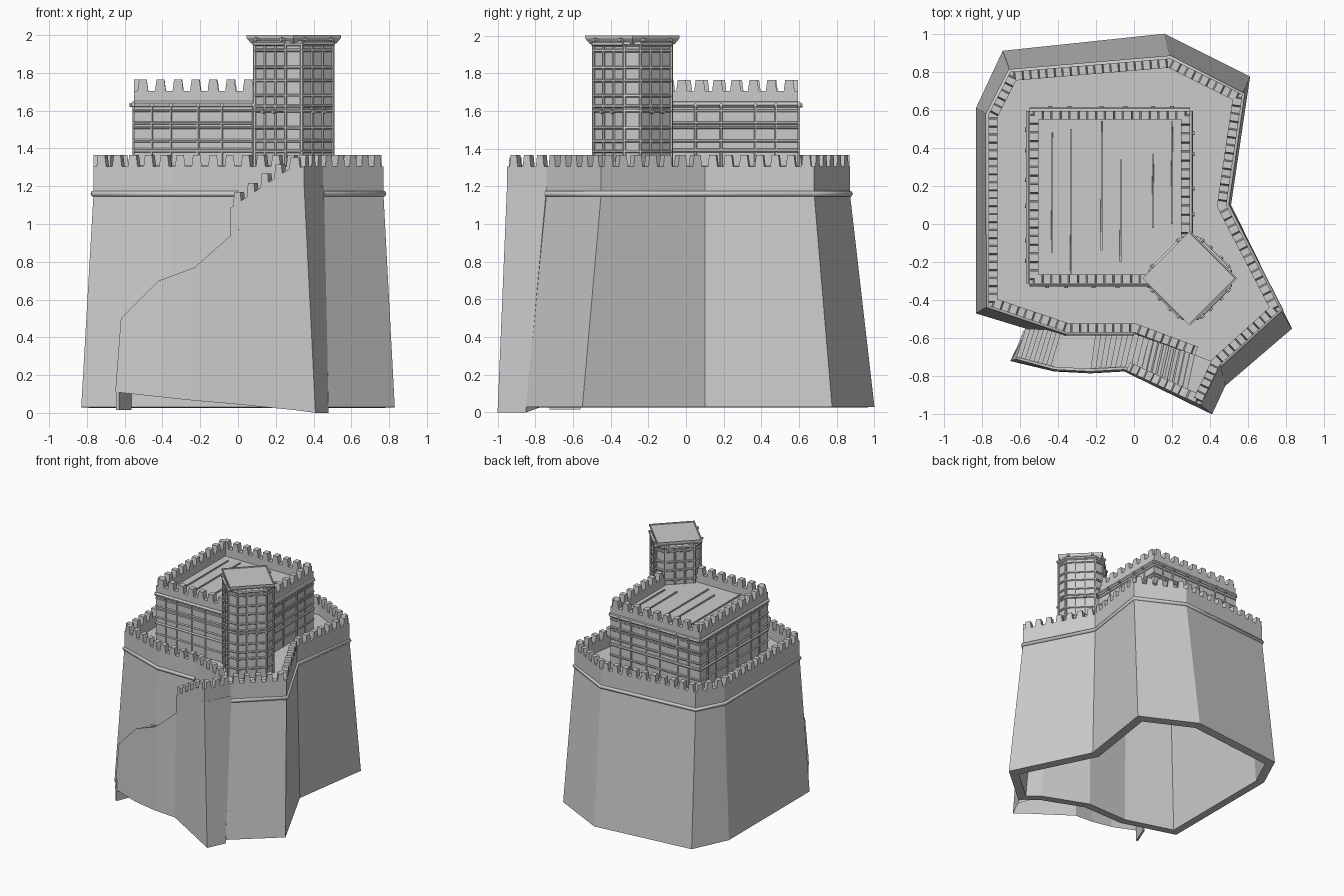
import bpy, bmesh
from math import pi, cos, sin
from mathutils import Vector as V

if "Cube" in bpy.data.objects:
    bpy.data.objects.remove(bpy.data.objects["Cube"])


def finish(bm, name):
    bmesh.ops.recalc_face_normals(bm, faces=bm.faces)
    me = bpy.data.meshes.new(name)
    bm.to_mesh(me)
    bm.free()
    ob = bpy.data.objects.new(name, me)
    bpy.context.collection.objects.link(ob)
    return ob


def loft(bm, rings, closed=True, cap_first=True, cap_last=True):
    vs = [[bm.verts.new(p) for p in r] for r in rings]
    n = len(vs[0])
    for a, b in zip(vs, vs[1:]):
        for i in range(n if closed else n - 1):
            j = (i + 1) % n
            bm.faces.new((a[i], a[j], b[j], b[i]))
    if cap_first:
        bm.faces.new(vs[0])
    if cap_last:
        bm.faces.new(vs[-1])


def at(pts, z):
    return [(p[0], p[1], z) for p in pts]


def inset(path, t, closed=False):
    # mitred offset to the right-hand (inner) side of a clockwise path
    out, n = [], len(path)
    for i in range(n):
        p = V(path[i][:2])
        a = V(path[i - 1][:2]) if closed or i > 0 else None
        b = V(path[(i + 1) % n][:2]) if closed or i < n - 1 else None
        ds = [d.normalized() for d in ([p - a] if a else []) + ([b - p] if b else [])]
        ns = [V((d.y, -d.x)) for d in ds]
        m = (ns[0] + ns[-1]).normalized()
        out.append(p + m * t / max(m.dot(ns[0]), 0.4))
    return out


def parapet(name, path, t, depth, h, pitch):
    bm = bmesh.new()
    inner = inset(path, t)
    rings = []
    for p, q in zip(path, inner):
        z = p[2]
        rings.append([(p[0], p[1], z - depth), (p[0], p[1], z), (q.x, q.y, z), (q.x, q.y, z - depth)])
    loft(bm, rings)
    # tapered merlons along each stretch of wall
    for p, q in zip(path, path[1:]):
        p, q = V(p), V(q)
        d = V((q.x - p.x, q.y - p.y, 0))
        n = max(1, round(d.length / pitch))
        w = d.length / n
        sink = 0.01 + 0.4 * w * abs(q.z - p.z) / d.length
        d.normalize()
        nor = V((d.y, -d.x, 0))
        for i in range(n):
            c = p.lerp(q, (i + .5) / n)
            ring = lambda k, dz: [c + d * s * w * k + nor * o + V((0, 0, dz))
                                  for s, o in ((-1, 0), (1, 0), (1, t), (-1, t))]
            loft(bm, [ring(.32, -sink), ring(.22, h)])
    return finish(bm, name)


def rod(bm, a, b, r, n=6):
    a, b = V(a), V(b)
    d = (b - a).normalized()
    u = d.orthogonal().normalized()
    v = d.cross(u)
    ring = lambda c: [c + (u * cos(2 * pi * k / n) + v * sin(2 * pi * k / n)) * r for k in range(n)]
    loft(bm, [ring(a), ring(b)])


def timber_face(bm, p, q, z0, z1, bands, posts, pegs):
    # lashed rails, posts and projecting beam ends on one wall face
    p, q = V((*p, 0)), V((*q, 0))
    d = (q - p).normalized()
    out = V((-d.y, d.x, 0))
    up = V((0, 0, 1))
    for z, r in bands:
        rod(bm, p + up * z, q + up * z, r)
    for f in posts:
        c = p.lerp(q, f)
        rod(bm, c + up * z0, c + up * z1, .008)
        for z in pegs:
            rod(bm, c + up * z - out * .02, c + up * z + out * .024, .011)


# Main fort: battered hollow walls
top = [(.32, -.69), (0, -.57), (-.35, -.57), (-.765, -.43), (-.765, .575), (-.65, .8),
       (.19, .87), (.57, .68), (.485, .1), (.77, -.45), (.45, -.74)]
bot = [(.35, -.74), (0, -.6), (-.37, -.61), (-.83, -.47), (-.83, .61), (-.69, .91),
       (.16, 1.0), (.61, .775), (.51, .1), (.83, -.55), (.48, -.85)]
bm = bmesh.new()
loft(bm, [at(inset(top, .06, True), 1.18), at(inset(bot, .07, True), .025), at(bot, .03),
          at(top, 1.16), at(top, 1.22)])
finish(bm, "fort_walls")

# Battlements round the fort, down the stair head
path = [(*p, 1.305) for p in top] + [(.35, -.95, 1.305), (.25, -.905, 1.28), (-.04, -.77, 1.085)]
parapet("fort_battlements", path, .048, .145, .06, .083)

# Belt moulding
cu = bpy.data.curves.new("wall_belt", 'CURVE')
cu.dimensions = '3D'
cu.bevel_depth = .016
cu.bevel_resolution = 1
cu.use_fill_caps = True
sp = cu.splines.new('POLY')
belt = top[1:]
sp.points.add(len(belt) - 1)
for pt, p in zip(sp.points, belt):
    pt.co = (*p, 1.16, 1)
bpy.context.collection.objects.link(bpy.data.objects.new("wall_belt", cu))

# Outer stair: outer top, outer bottom, inner edge, tread height, steps to next
S = [((-.62, -.71), (-.65, -.72, .11), (-.57, -.55), .50, 9),
     ((-.42, -.765), (-.42, -.775, .085), (-.36, -.56), .70, 1),
     ((-.23, -.775), (-.23, -.785, .065), (-.2, -.56), .77, 7),
     ((-.05, -.765), (-.05, -.775, .05), (0, -.56), .93, 12),
     ((.27, -.915), (.30, -.947, .015), (.32, -.68), 1.2, 0),
     ((.35, -.95), (.41, -1.0, 0), (.455, -.74), 1.2, 0)]
lip = lambda s: V(s[0]).lerp(V(s[2]), .07)
bm = bmesh.new()
rings = []
for s in S:
    o, b, i, z, n = s
    ib = (.48, -.85, .0) if i[0] > .45 else (*i, .06)
    w = .03 if z < 1.2 else 0
    rings.append([b, (*o, z), (*lip(s), z), (*lip(s), z - w), (*i, z - w), ib])
loft(bm, rings, closed=False)
foot = [(-.645, -.72), (-.63, -.725), (-.565, -.56), (-.58, -.56)]
loft(bm, [at(foot, .015), at(foot, .2)])
finish(bm, "stair_mass")

bm = bmesh.new()
for s, e in zip(S, S[1:]):
    n = s[4]
    for k in range(n if n > 1 else 0):
        a, b = k / n, (k + 1) / n
        o, i = (lip(s), lip(e)), (V(s[2]), V(e[2]))
        quad = [o[0].lerp(o[1], a), o[0].lerp(o[1], b), i[0].lerp(i[1], b), i[0].lerp(i[1], a)]
        rise = (e[3] - s[3]) / n
        z = s[3] + rise * k
        loft(bm, [at(quad, z - rise - .035), at(quad, z)])
finish(bm, "stair_steps")

# Keep: square block, battlements, timber lacing
x0, x1, y0, y1 = -.55, .293, -.313, .595
sq = [(x0, y0), (x0, y1), (x1, y1), (x1, y0)]
bm = bmesh.new()
loft(bm, [at(sq, 1.2), at(sq, 1.64)])
finish(bm, "keep_block")
parapet("keep_battlements", [(.1, y0, 1.705), (x0, y0, 1.705), (x0, y1, 1.705), (x1, y1, 1.705),
                             (x1, -.07, 1.705)], .047, .1, .06, .09)

bm = bmesh.new()
bands = [(1.635, .017), (1.6, .007), (1.535, .009), (1.51, .007), (1.44, .009), (1.39, .012), (1.3, .009)]
for i in range(4):
    p, q = sq[i], sq[(i + 1) % 4]
    timber_face(bm, p, q, 1.22, 1.63, bands, (.13, .25, .45, .6, .77, .89), (1.63,))
finish(bm, "keep_timbers")

bm = bmesh.new()
for x, a, b in ((-.43, -.15, .48), (-.33, -.26, .5), (-.17, -.14, .54), (-.07, -.2, .34), (.1, -.02, .37), (.2, .0, .54)):
    loft(bm, [[(x - .006, a, 1.63), (x + .006, a, 1.63), (x + .004, b, 1.63), (x - .004, b, 1.63)],
              [(x - .005, a, 1.65), (x + .005, a, 1.65), (x + .003, b, 1.65), (x - .003, b, 1.65)]])
finish(bm, "keep_roof_seams")

# Corner tower: turned square shaft with clipped corners and projecting cap
cx, cy = .295, -.285
dia = lambda r: [(cx - r, cy), (cx, cy + r), (cx + r, cy), (cx, cy - r)]


def clipped(f, c):
    return [(cx + x, cy + y) for x, y in ((-f, -c), (-f, c), (-c, f), (c, f), (f, c), (f, -c), (c, -f), (-c, -f))]


bm = bmesh.new()
oct_ = clipped(.203, .043)
loft(bm, [at(oct_, 1.2), at(oct_, 1.97)])
finish(bm, "tower_shaft")

bm = bmesh.new()
loft(bm, [at(dia(.225), 1.955), at(dia(.25), 1.985), at(dia(.25), 2.0), at(dia(.238), 2.0), at(dia(.236), 1.993)])
finish(bm, "tower_cap")

bm = bmesh.new()
tb = [(z, .009) for z in (1.3, 1.385, 1.44, 1.51, 1.6, 1.625, 1.68, 1.76, 1.83, 1.92)] + [(1.955, .014)]
c = clipped(.206, .043)
for i in range(8):
    wide = i % 2
    timber_face(bm, c[i], c[(i + 1) % 8], 1.22, 1.96, tb, (.33, .67) if wide else (), (1.595,))
    rod(bm, (*c[i], 1.22), (*c[i], 1.96), .009)
for i in range(4):
    p, q = dia(.243)[i], dia(.243)[(i + 1) % 4]
    timber_face(bm, p, q, 1.965, 1.985, [], (.22, .78), (1.977,))
finish(bm, "tower_timbers")
